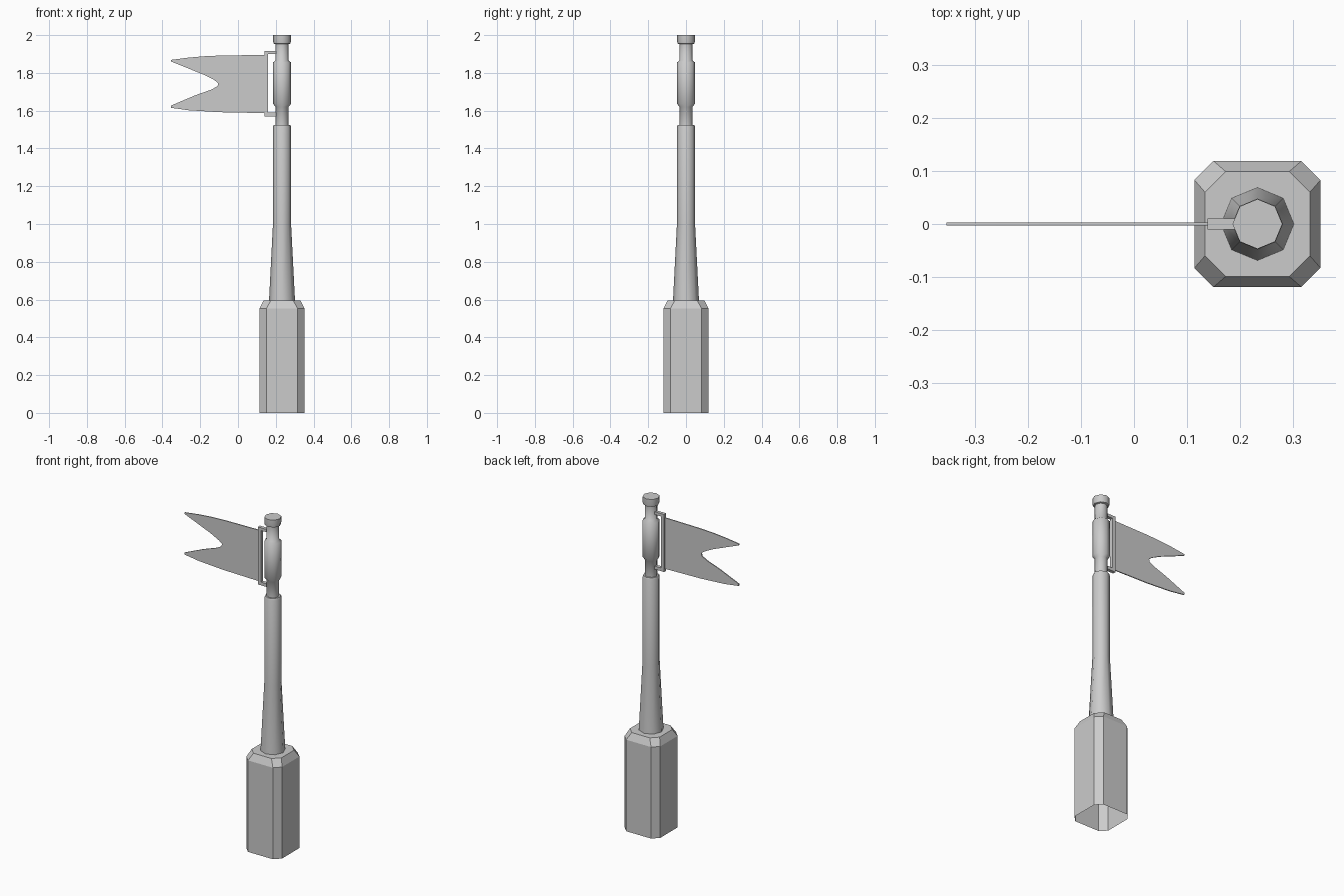
import bpy, bmesh, math

if "Cube" in bpy.data.objects:
    bpy.data.objects.remove(bpy.data.objects["Cube"])

CX = 0.233  # post axis


def make_object(name, bm, smooth=None):
    bmesh.ops.recalc_face_normals(bm, faces=bm.faces)
    me = bpy.data.meshes.new(name)
    bm.to_mesh(me)
    bm.free()
    ob = bpy.data.objects.new(name, me)
    bpy.context.collection.objects.link(ob)
    if smooth:
        bpy.ops.object.select_all(action='DESELECT')
        ob.select_set(True)
        bpy.context.view_layer.objects.active = ob
        bpy.ops.object.shade_smooth_by_angle(angle=math.radians(smooth))
    return ob


def loft(name, rings, smooth=None):
    """Skin rings of points from bottom to top; top capped, bottom open."""
    bm = bmesh.new()
    loops = [[bm.verts.new(p) for p in ring] for ring in rings]
    for a, b in zip(loops, loops[1:]):
        n = len(a)
        for i in range(n):
            j = (i + 1) % n
            bm.faces.new((a[i], a[j], b[j], b[i]))
    bm.faces.new(loops[-1])
    return make_object(name, bm, smooth)


def cut_square(half, flat, z):
    pts = [(half, -flat), (half, flat), (flat, half), (-flat, half),
           (-half, flat), (-half, -flat), (-flat, -half), (flat, -half)]
    return [(CX + x, y, z) for x, y in pts]


def octagon(r, z):
    return [(CX + r * math.cos(k * math.pi / 4), r * math.sin(k * math.pi / 4), z)
            for k in range(8)]


def extrude_y(name, outline, half):
    """Thin plate from an x-z outline, centred on y = 0."""
    bm = bmesh.new()
    face = bm.faces.new([bm.verts.new((x, -half, z)) for x, z in outline])
    ext = bmesh.ops.extrude_face_region(bm, geom=[face])
    verts = [g for g in ext['geom'] if isinstance(g, bmesh.types.BMVert)]
    bmesh.ops.translate(bm, verts=verts, vec=(0, 2 * half, 0))
    return make_object(name, bm)


# Hollow plinth with cut corners and sloped shoulder
loft("base", [cut_square(0.119, 0.083, 0), cut_square(0.119, 0.083, 0.552),
              cut_square(0.099, 0.06, 0.594)])

# Eight-sided post with two necks and a cap
profile = [(0.069, 0.59), (0.048, 1.0), (0.048, 1.515), (0.044, 1.525),
           (0.035, 1.525), (0.035, 1.62), (0.048, 1.637), (0.048, 1.855),
           (0.035, 1.866), (0.035, 1.952), (0.045, 1.955), (0.047, 1.967), (0.047, 2.0)]
loft("post", [octagon(r, z) for r, z in profile], 50)

# C-shaped bracket holding the flag
extrude_y("flag_bracket", [(0.21, 1.917), (0.139, 1.917), (0.139, 1.57), (0.21, 1.57),
                           (0.21, 1.589), (0.16, 1.589), (0.16, 1.9), (0.21, 1.9)], 0.01)

# Swallow-tailed flag
extrude_y("flag", [(0.145, 1.895), (-0.09, 1.892), (-0.18, 1.888), (-0.26, 1.881),
                   (-0.354, 1.869), (-0.354, 1.86), (-0.18, 1.79), (-0.125, 1.762),
                   (-0.105, 1.746), (-0.108, 1.73), (-0.14, 1.712), (-0.23, 1.68),
                   (-0.354, 1.627), (-0.354, 1.615), (-0.26, 1.602), (-0.1, 1.592),
                   (0.145, 1.587)], 0.003)
